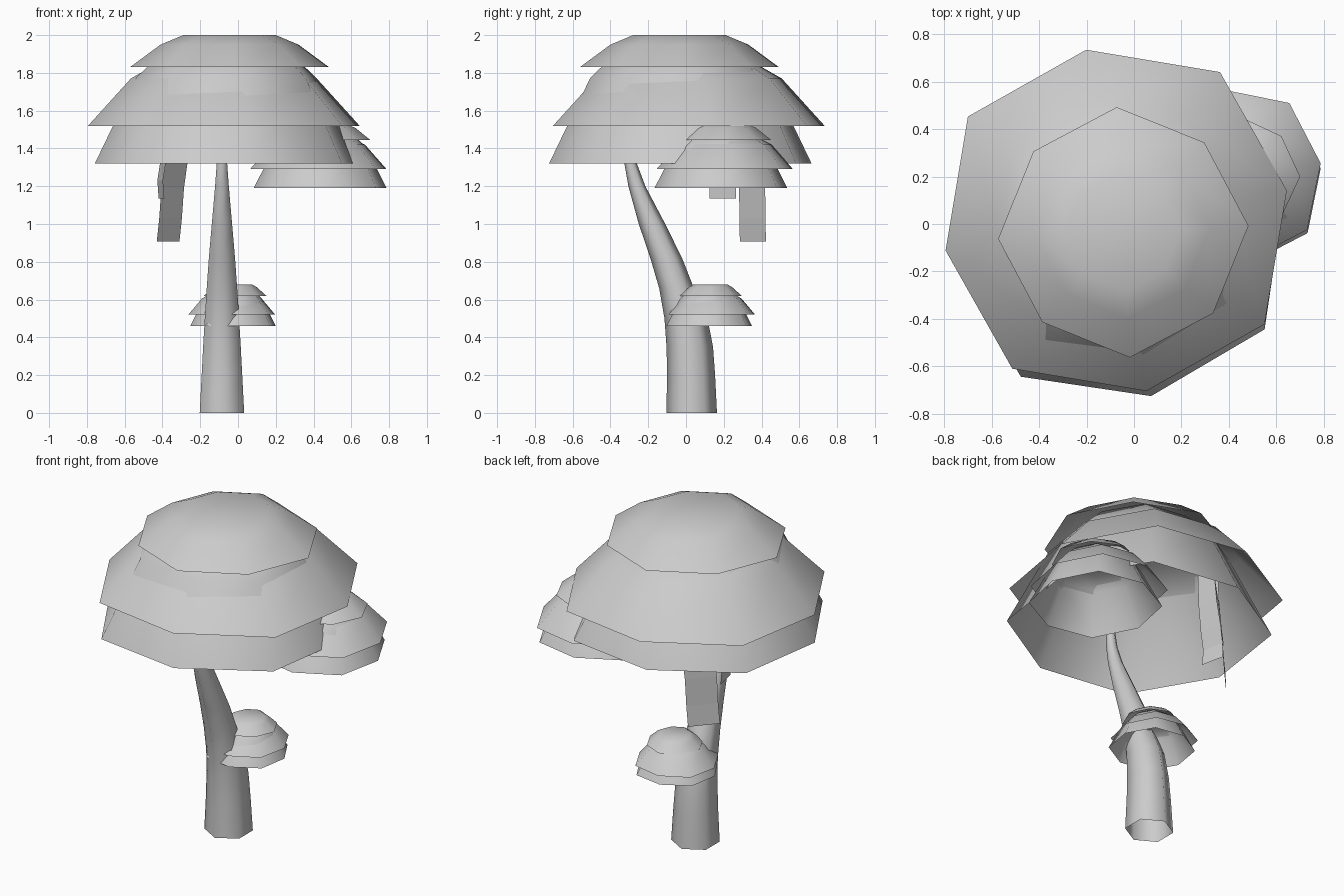
import bpy
import bmesh
from math import cos, sin, radians, tau
from mathutils import Vector

cube = bpy.data.objects.get("Cube")
if cube:
    bpy.data.objects.remove(cube, do_unlink=True)

GREY = (0.6, 0.6, 0.6, 1.0)
grey = bpy.data.materials.new("plain grey")
grey.use_nodes = True
grey.diffuse_color = GREY
grey.node_tree.nodes["Principled BSDF"].inputs["Base Color"].default_value = GREY


def finish(name, bm, smooth):
    """Turn a bmesh into a named, coloured object."""
    for face in bm.faces:
        face.smooth = smooth
    mesh = bpy.data.meshes.new(name)
    bm.to_mesh(mesh)
    bm.free()
    mesh.materials.append(grey)
    obj = bpy.data.objects.new(name, mesh)
    bpy.context.collection.objects.link(obj)


def loft(name, rings, sides, phase, cap_top, odd=1.0):
    """Join horizontal rings (x, y, z, radius x, radius y); odd scales every second corner."""
    bm = bmesh.new()
    corners = []
    for i in range(sides):
        a = radians(phase) + tau * i / sides
        k = odd if i % 2 else 1.0
        corners.append((k * cos(a), k * sin(a)))
    loops = [[bm.verts.new((x + rx * c, y + ry * s, z)) for c, s in corners]
             for x, y, z, rx, ry in rings]
    for low, high in zip(loops, loops[1:]):
        for i in range(sides):
            j = (i + 1) % sides
            bm.faces.new((low[i], low[j], high[j], high[i]))
    if cap_top:
        bm.faces.new(loops[-1])
    finish(name, bm, True)


def cap_layer(name, centre, phase, odd, profile):
    """Eight-sided dome, open below, with a profile of (radius, z)."""
    x, y = centre
    loft(name, [(x, y, z, r, r) for r, z in profile], 8, phase, True, odd)


def strip(name, across, path):
    """Thin hanging ribbon; across is half its width as a vector."""
    bm = bmesh.new()
    half = Vector(across)
    rows = [(bm.verts.new(Vector(p) - half), bm.verts.new(Vector(p) + half)) for p in path]
    for (a, b), (c, d) in zip(rows, rows[1:]):
        bm.faces.new((a, b, d, c))
    finish(name, bm, False)


# Corner scale of the wide layers and of the top layers
WIDE, TOP = 1.045, 0.965

# Main cap: three overlapping layers
cap_layer("main_cap_lower", (-0.063, -0.03), 11, WIDE,
          [(0.708, 1.32), (0.485, 1.775), (0.33, 1.92)])
cap_layer("main_cap_middle", (-0.075, 0.015), 10, WIDE,
          [(0.73, 1.52), (0.5, 1.77), (0.34, 1.86)])
cap_layer("main_cap_top", (-0.045, -0.035), 3, TOP,
          [(0.528, 1.83), (0.365, 1.95), (0.245, 2.0)])

# Side cap on the left
cap_layer("side_cap_lower", (0.435, 0.185), 8, WIDE,
          [(0.355, 1.19), (0.243, 1.41), (0.165, 1.485)])
cap_layer("side_cap_middle", (0.425, 0.205), 8, WIDE,
          [(0.365, 1.29), (0.25, 1.42), (0.17, 1.46)])
cap_layer("side_cap_top", (0.45, 0.2), 0, TOP,
          [(0.25, 1.445), (0.17, 1.51), (0.115, 1.53)])

# Small cap on the trunk
cap_layer("small_cap_lower", (-0.026, 0.123), 10, WIDE,
          [(0.23, 0.46), (0.157, 0.603), (0.107, 0.65)])
cap_layer("small_cap_middle", (-0.033, 0.136), 8, WIDE,
          [(0.232, 0.52), (0.16, 0.605), (0.11, 0.635)])
cap_layer("small_cap_top", (-0.015, 0.13), 2, TOP,
          [(0.165, 0.62), (0.115, 0.665), (0.09, 0.68)])

# Curved six-sided trunk, as (y, z, radius x, radius y)
trunk = [(0.03, 0, 0.136, 0.134), (0.027, 0.2, 0.124, 0.127), (0.02, 0.35, 0.115, 0.123),
         (0.0, 0.5, 0.105, 0.114), (-0.05, 0.66, 0.093, 0.092), (-0.105, 0.82, 0.08, 0.084),
         (-0.18, 1.0, 0.062, 0.07), (-0.26, 1.2, 0.042, 0.045), (-0.293, 1.32, 0.032, 0.033),
         (-0.31, 1.5, 0.02, 0.02), (-0.31, 1.68, 0.012, 0.012)]
loft("trunk", [(-0.085, y, z, rx, ry) for y, z, rx, ry in trunk], 6, 90, False)

# Ribbons hanging under the main cap
strip("long_ribbon", (0.06, 0.069, 0),
      [(-0.29, 0.34, 1.66), (-0.3, 0.35, 1.48), (-0.328, 0.352, 1.32),
       (-0.346, 0.35, 1.19), (-0.357, 0.352, 1.03), (-0.37, 0.354, 0.908)])
strip("short_ribbon", (0.015, -0.07, 0),
      [(-0.36, 0.21, 1.68), (-0.375, 0.2, 1.5), (-0.395, 0.195, 1.34),
       (-0.412, 0.195, 1.23), (-0.405, 0.195, 1.135)])
